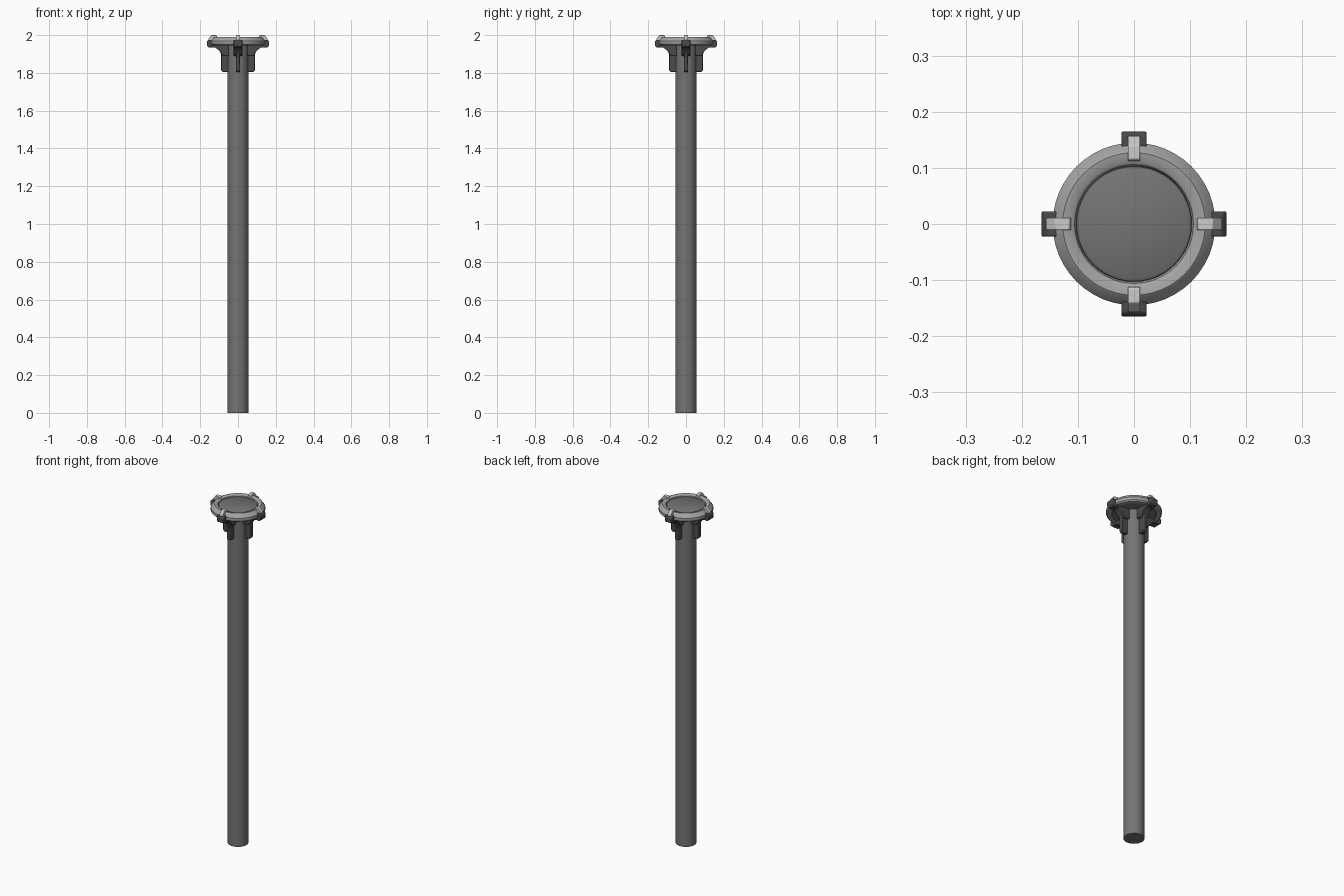
import bpy, bmesh, math
from mathutils import Matrix

if "Cube" in bpy.data.objects:
    bpy.data.objects.remove(bpy.data.objects["Cube"])


def material(name, v):
    m = bpy.data.materials.new(name)
    m.diffuse_color = (v, v, v, 1)
    m.use_nodes = True
    m.node_tree.nodes["Principled BSDF"].inputs["Base Color"].default_value = m.diffuse_color
    return m


POLE = material("mid grey", 0.175)
RING = material("light grey", 0.37)
CLIP = material("pale grey", 0.60)
ARM = material("dark grey", 0.07)


def finish(name, bm, mat, bevel=0.0):
    bmesh.ops.recalc_face_normals(bm, faces=bm.faces)
    me = bpy.data.meshes.new(name)
    bm.to_mesh(me)
    bm.free()
    me.materials.append(mat)
    ob = bpy.data.objects.new(name, me)
    bpy.context.collection.objects.link(ob)
    if bevel:
        b = ob.modifiers.new("bevel", 'BEVEL')
        b.width, b.segments, b.limit_method = bevel, 2, 'ANGLE'
    bpy.context.view_layer.objects.active = ob
    bpy.ops.object.select_all(action='DESELECT')
    ob.select_set(True)
    bpy.ops.object.shade_smooth_by_angle(angle=math.radians(32))
    return ob


def lathe(name, profile, mat, closed=False, n=40):
    """Turn an (r, z) profile around z; open profiles get end caps."""
    bm = bmesh.new()
    rows = [[bm.verts.new((r * math.cos(2 * math.pi * i / n),
                           r * math.sin(2 * math.pi * i / n), z))
             for i in range(n)] for r, z in profile]
    pairs = list(zip(rows, rows[1:])) + ([(rows[-1], rows[0])] if closed else [])
    for a, b in pairs:
        for i in range(n):
            j = (i + 1) % n
            bm.faces.new((a[i], a[j], b[j], b[i]))
    if not closed:
        bm.faces.new(rows[0])
        bm.faces.new(rows[-1])
    return finish(name, bm, mat)


def radial_plates(name, profile, width, mat, bevel):
    """Extrude an (r, z) outline to a width, four times around z."""
    for k in range(4):
        bm = bmesh.new()
        f = bm.faces.new([bm.verts.new((r, -width / 2, z)) for r, z in profile])
        ext = bmesh.ops.extrude_face_region(bm, geom=[f])
        vs = [v for v in ext["geom"] if isinstance(v, bmesh.types.BMVert)]
        bmesh.ops.translate(bm, verts=vs, vec=(0, width, 0))
        bm.transform(Matrix.Rotation(k * math.pi / 2, 4, 'Z'))
        finish(f"{name}_{k + 1}", bm, mat, bevel)


# Tall round post
lathe("post", [(0.055, 0), (0.055, 1.955)], POLE)

# Round plate in the head
lathe("top_plate", [(0.125, 1.948), (0.125, 1.965), (0.104, 1.972),
                    (0.102, 1.980), (0.097, 1.983)], POLE, n=48)

# Light rim with sloped outer edge
lathe("rim", [(0.118, 1.945), (0.138, 1.945), (0.145, 1.952), (0.145, 1.968),
              (0.131, 1.987), (0.127, 1.990), (0.112, 1.988), (0.106, 1.984),
              (0.102, 1.974), (0.104, 1.955)], RING, closed=True, n=48)

# Thin gusset fins against the post
radial_plates("fin", [(0.045, 1.805), (0.082, 1.805), (0.090, 1.815), (0.090, 1.90),
                      (0.098, 1.918), (0.118, 1.936), (0.118, 1.95), (0.045, 1.95)],
              0.022, ARM, 0.003)

# Wide flared support arms
radial_plates("support_arm", [(0.045, 1.89), (0.080, 1.892), (0.092, 1.905),
                              (0.102, 1.920), (0.120, 1.934), (0.155, 1.934),
                              (0.165, 1.944), (0.165, 1.966), (0.158, 1.975),
                              (0.130, 1.975), (0.120, 1.952), (0.045, 1.952)],
              0.045, ARM, 0.003)

# Pale clips holding the rim
radial_plates("clip", [(0.112, 1.975), (0.157, 1.960), (0.157, 1.980),
                       (0.140, 2.0), (0.116, 2.0), (0.112, 1.995)],
              0.022, CLIP, 0.002)
